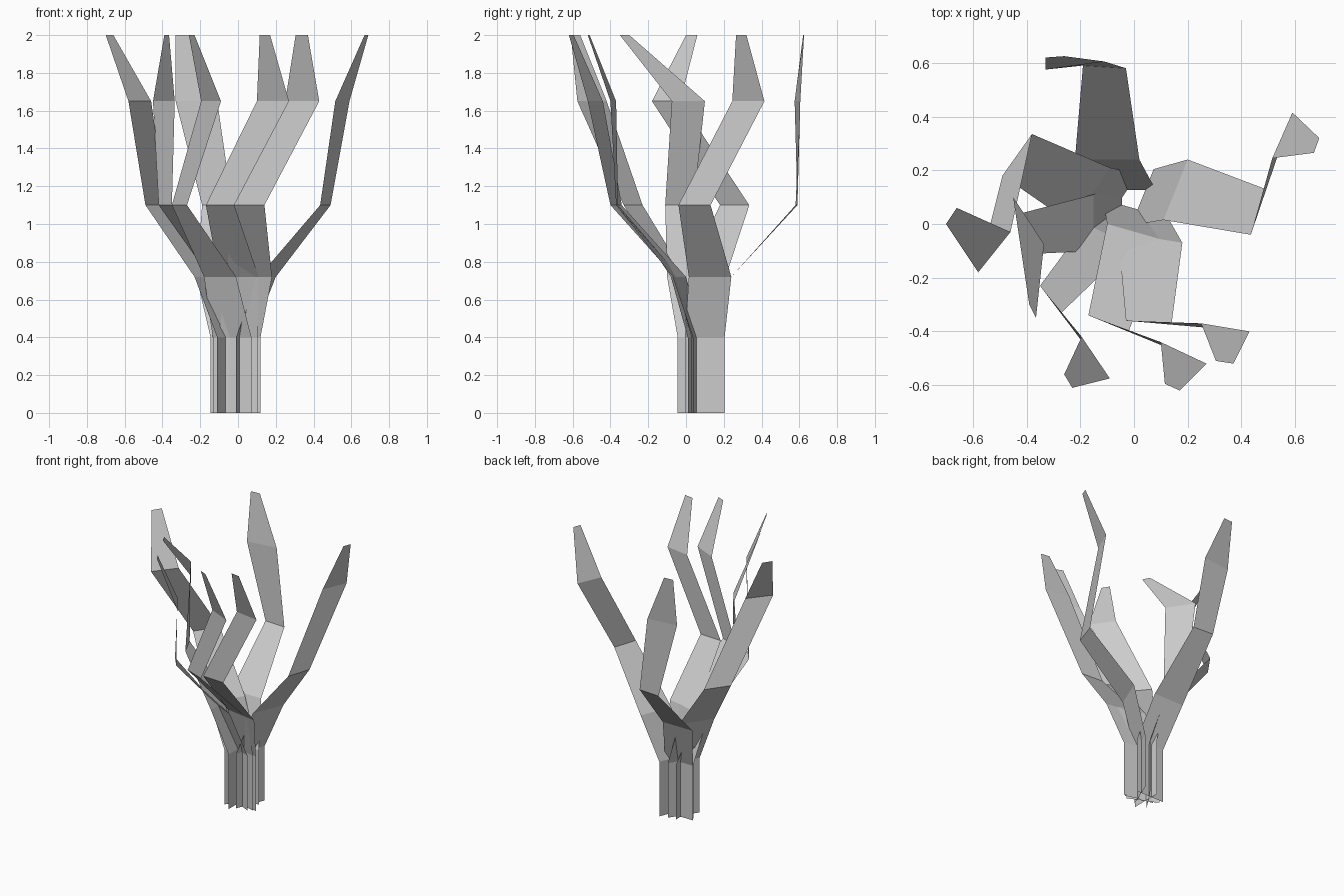
import bpy
from mathutils import Vector

if "Cube" in bpy.data.objects:
    bpy.data.objects.remove(bpy.data.objects["Cube"])

# Shared ring heights: ground, stalk top, flare, bend, upper bend, tip
LEVELS = (0.0, 0.40, 0.72, 1.10, 1.65, 2.0)
STALK_CENTRE = Vector((-0.01, 0.09))
STALK_HALF_WIDTH = 0.113

# Each blade: cross edges (x1, y1, x2, y2) at flare, bend, upper bend, tip
BLADES = {
    "left_blade": ((-.23, .00, -.09, .21), (-.49, .18, -.38, .335),
                   (-.58, -.18, -.46, -.03), (-.70, .00, -.66, .06)),
    "left_inner_blade": ((-.15, .11, -.15, -.10), (-.42, .04, -.35, -.11),
                         (-.45, .10, -.335, -.075), (-.39, -.30, -.365, -.35)),
    "front_left_blade": ((-.18, .00, -.01, -.08), (-.35, -.23, -.27, -.33),
                         (-.195, -.42, -.09, -.575), (-.26, -.56, -.23, -.61)),
    "front_blade": ((-.10, .00, .11, -.06), (-.17, -.34, -.02, -.40),
                    (.10, -.44, .27, -.52), (.115, -.595, .17, -.62)),
    "front_right_blade": ((-.06, -.03, .18, -.07), (-.03, -.36, .14, -.37),
                          (.25, -.37, .43, -.40), (.305, -.51, .37, -.52)),
    "right_blade": ((.11, .015, .20, .24), (.435, -.04, .49, .13),
                    (.515, .245, .59, .415), (.67, .265, .69, .32)),
    "back_blade": ((-.22, .24, .02, .24), (-.19, .59, -.03, .58),
                   (-.33, .575, -.11, .605), (-.33, .62, -.26, .625)),
}


def stalk_edge(flare):
    """Crossing edge in the bundled stalk, parallel to the flare edge."""
    a, b = Vector(flare[:2]), Vector(flare[2:])
    centre = STALK_CENTRE.lerp((a + b) / 2, 0.25)
    half = (b - a).normalized() * STALK_HALF_WIDTH
    return (*(centre - half), *(centre + half))


def make_blade(name, edges):
    root = stalk_edge(edges[0])
    verts = []
    for (x1, y1, x2, y2), z in zip((root, root) + edges, LEVELS):
        verts += [(x1, y1, z), (x2, y2, z)]
    faces = [(i, i + 1, i + 3, i + 2) for i in range(0, len(verts) - 2, 2)]
    mesh = bpy.data.meshes.new(name)
    mesh.from_pydata(verts, [], faces)
    mesh.update()
    bpy.context.collection.objects.link(bpy.data.objects.new(name, mesh))


# Seven folded ribbon blades bundled into one stalk
for blade_name, blade_edges in BLADES.items():
    make_blade(blade_name, blade_edges)
